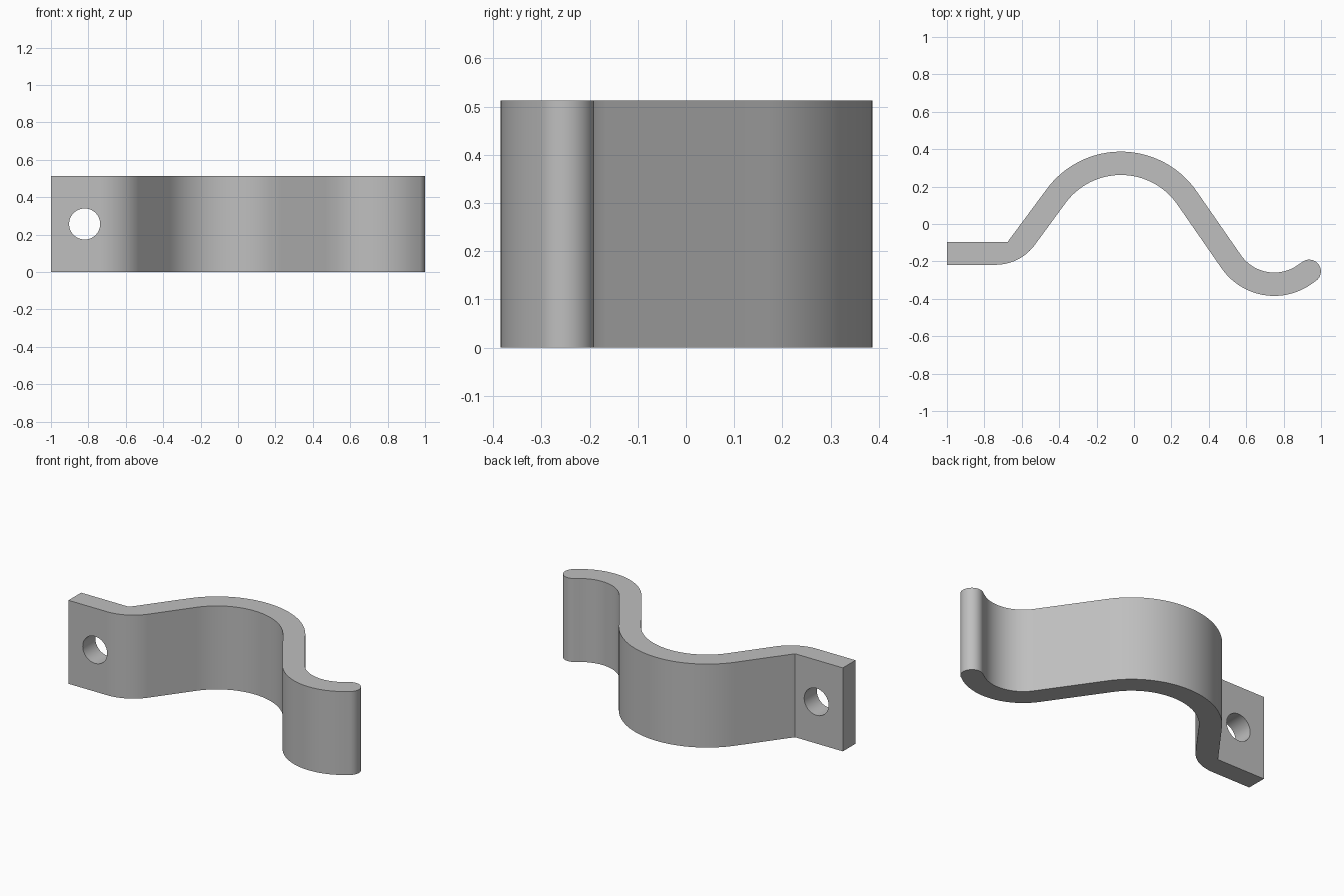
import bpy
import bmesh
from math import sin, cos, radians
from mathutils import Vector

if "Cube" in bpy.data.objects:
    bpy.data.objects.remove(bpy.data.objects["Cube"], do_unlink=True)

HEIGHT = 0.513
HALF = 0.0625          # half of the strip thickness
LEFT, RIGHT = 143.1, 34.5    # angles where the arch meets its straight flanks


def arc(centre, radius, start, end, steps=24):
    """Points on a circular arc, angles in degrees."""
    angles = [radians(start + (end - start) * i / steps) for i in range(steps + 1)]
    return [Vector((centre[0] + radius * cos(a), centre[1] + radius * sin(a)))
            for a in angles]


# Plain grey metal
grey = bpy.data.materials.new("grey metal")
grey.use_nodes = True
colour = (0.52, 0.52, 0.52, 1)
grey.diffuse_color = colour
grey.node_tree.nodes["Principled BSDF"].inputs["Base Color"].default_value = colour

# Strip outline seen from above: flange, arch, trough, rounded tip, and back
arch, arch_r = (-0.07, -0.1055), 0.43
trough, trough_r, lip = (0.75, -0.042), 0.28, 305
out = radians(lip)
tip = Vector(trough) + trough_r * Vector((cos(out), sin(out))) \
    + 0.032 * Vector((-sin(out), cos(out)))

outline = [Vector((-1, -0.218))]
outline += arc((-0.74, 0.042), 0.26, -90, LEFT - 180)
outline += arc(arch, arch_r - HALF, LEFT, RIGHT, 40)
outline += arc(trough, trough_r + HALF, 180 + RIGHT, lip)
outline += arc(tip, HALF, lip - 360, lip - 180)
outline += arc(trough, trough_r - HALF, lip, 180 + RIGHT)
outline += arc(arch, arch_r + HALF, RIGHT, LEFT, 40)
outline += [Vector((-0.675, -0.095)), Vector((-1, -0.095))]

# Extrude the outline upwards
bm = bmesh.new()
base = bm.faces.new([bm.verts.new((p.x, p.y, 0)) for p in outline])
top = bmesh.ops.extrude_face_region(bm, geom=[base], use_keep_orig=True)
bmesh.ops.translate(bm, vec=(0, 0, HEIGHT),
                    verts=[v for v in top["geom"] if isinstance(v, bmesh.types.BMVert)])
bmesh.ops.recalc_face_normals(bm, faces=bm.faces[:])
mesh = bpy.data.meshes.new("bent_strip_clip")
bm.to_mesh(mesh)
bm.free()
mesh.materials.append(grey)
clip = bpy.data.objects.new("bent_strip_clip", mesh)
bpy.context.collection.objects.link(clip)

# Screw hole through the flange
bpy.ops.mesh.primitive_cylinder_add(vertices=64, radius=0.083, depth=0.4,
                                    location=(-0.82, -0.157, HEIGHT / 2),
                                    rotation=(radians(90), 0, 0))
cutter = bpy.context.object
cutter.name = "hole_cutter"
cutter.hide_render = True
cutter.data.materials.append(grey)

bpy.ops.object.select_all(action="DESELECT")
clip.select_set(True)
bpy.context.view_layer.objects.active = clip
cut = clip.modifiers.new("screw_hole", "BOOLEAN")
cut.operation = "DIFFERENCE"
cut.solver = "EXACT"
cut.object = cutter
bpy.ops.object.modifier_apply(modifier=cut.name)
bpy.data.objects.remove(cutter, do_unlink=True)

# Smooth curves, sharp rims
bpy.ops.object.shade_smooth_by_angle(angle=radians(30))
